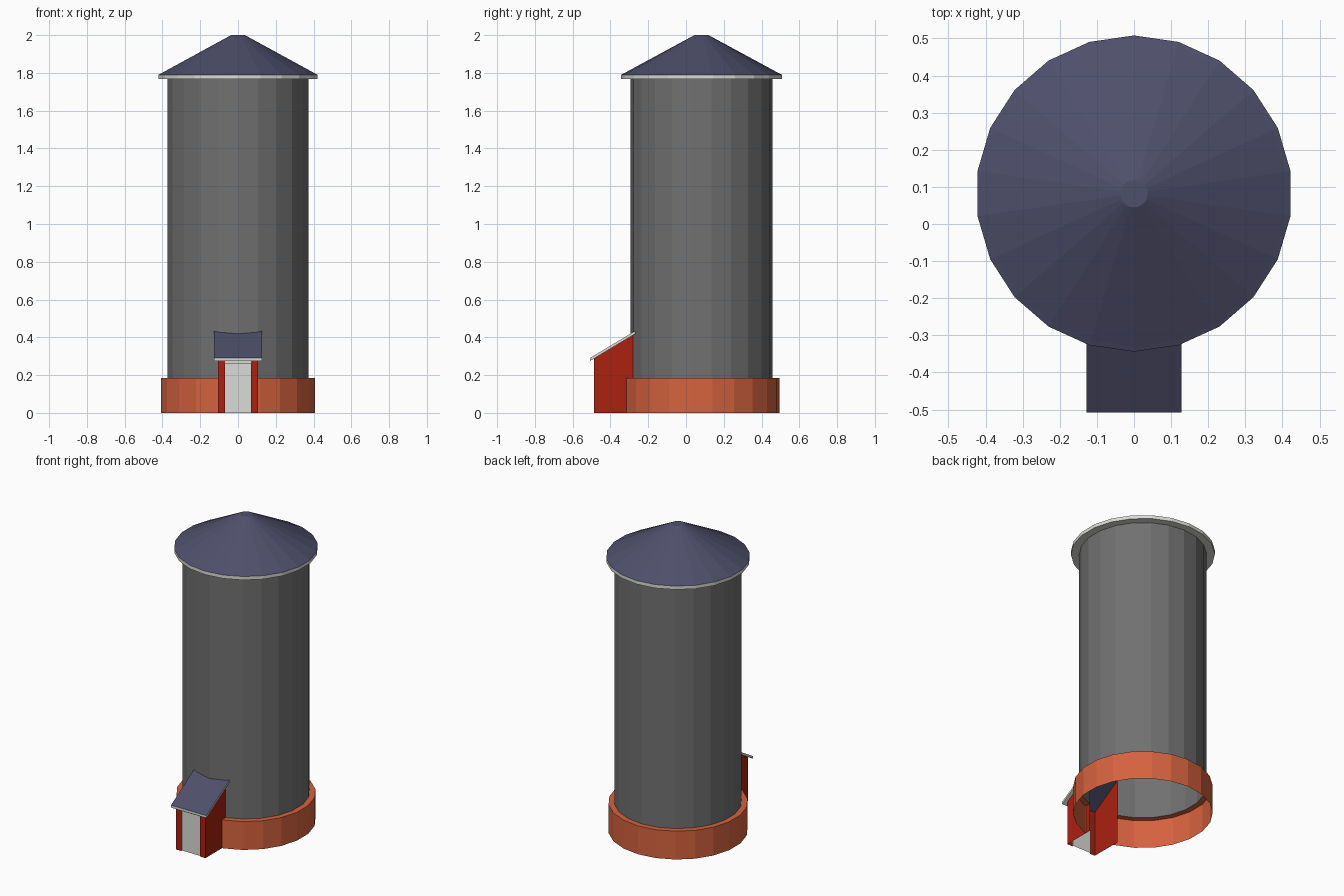
import bpy, bmesh, math
from mathutils import Vector

if "Cube" in bpy.data.objects:
    bpy.data.objects.remove(bpy.data.objects["Cube"])

N, CY = 22, 0.082            # sides of the tower, y of its axis
STEP = 2 * math.pi / N
R = 0.377                    # tower radius
W = R * math.sin(STEP)       # porch half width = one tower facet


def material(name, rgb):
    m = bpy.data.materials.new(name)
    m.diffuse_color = (*rgb, 1)
    m.use_nodes = True
    m.node_tree.nodes["Principled BSDF"].inputs["Base Color"].default_value = m.diffuse_color
    return m


GREY = material("tower grey", (0.165, 0.165, 0.165))
BRICK = material("base orange", (0.67, 0.123, 0.048))
NAVY = material("roof navy", (0.078, 0.078, 0.148))
WHITE = material("trim white", (0.71, 0.71, 0.67))
RED = material("porch red", (0.40, 0.015, 0.005))


def finish(name, bm, mat):
    me = bpy.data.meshes.new(name)
    bm.to_mesh(me)
    bm.free()
    me.materials.append(mat)
    ob = bpy.data.objects.new(name, me)
    bpy.context.collection.objects.link(ob)
    return ob


def lathe(name, profile, mat, carve_below=None):
    """Revolve (radius, z) points; optionally open the doorway at the front."""
    bm = bmesh.new()
    rings = []
    for r, z in profile:
        rings.append([bm.verts.new((r * math.sin(k * STEP), CY - r * math.cos(k * STEP), z))
                      for k in range(N)])
    for a, b in zip(rings, rings[1:]):
        for k in range(N):
            j = (k + 1) % N
            bm.faces.new((a[k], a[j], b[j], b[k]))
    bmesh.ops.remove_doubles(bm, verts=bm.verts[:], dist=1e-5)
    if carve_below is not None:
        for x in (-W, W):
            front = [f for f in bm.faces if f.calc_center_median().y < CY - 0.25]
            geom = set(front)
            for f in front:
                geom.update(f.verts)
                geom.update(f.edges)
            bmesh.ops.bisect_plane(bm, geom=list(geom), dist=1e-4,
                                   plane_co=(x, 0, 0), plane_no=(1, 0, 0))
        doomed = []
        for f in bm.faces:
            c = f.calc_center_median()
            if abs(c.x) < W - 1e-4 and c.y < 0 and c.z < carve_below:
                doomed.append(f)
        bmesh.ops.delete(bm, geom=doomed, context='FACES')
    return finish(name, bm, mat)


def panels(name, polys, mat):
    bm = bmesh.new()
    for p in polys:
        bm.faces.new([bm.verts.new(Vector(v)) for v in p])
    bmesh.ops.remove_doubles(bm, verts=bm.verts[:], dist=1e-5)
    return finish(name, bm, mat)


def mirrored(polys):
    return polys + [[(-x, y, z) for x, y, z in reversed(p)] for p in polys]


# Round tower
CUT = 0.415
lathe("base_ring", [(0.413, 0), (0.413, 0.185), (R, 0.185)], BRICK, CUT)
lathe("tower_wall", [(R, 0.185), (R, CUT), (R, 1.77)], GREY, CUT)
lathe("roof_trim", [(R, 1.767), (0.426, 1.767), (0.426, 1.79)], WHITE)
lathe("cone_roof", [(0.426, 1.79), (0.412, 1.797), (0.037, 2), (0, 2)], NAVY)

# Porch dimensions
YF, YW, XR, T = -0.508, -0.487, 0.128, 0.016   # roof front, wall front, roof half width, thickness


def top(x, y, drop=0.0):
    return (x, y, 0.291 + (y - YF) * 0.6 - drop)


def tower_y(x):
    """Front surface of the faceted tower at x."""
    pts = [(R * math.sin(k * STEP), CY - R * math.cos(k * STEP)) for k in range(3)]
    for (x0, y0), (x1, y1) in zip(pts, pts[1:]):
        if abs(x) <= x1 + 1e-6:
            return y0 + (y1 - y0) * (abs(x) - x0) / (x1 - x0)


# Porch roof sheet, its back edge following the tower
half = [[top(a, YF), top(b, YF), top(b, tower_y(b)), top(a, tower_y(a))]
        for a, b in ((0, W), (W, XR))]
panels("porch_roof", mirrored(half), NAVY)

# Porch roof edges and overhang undersides
yb, yo = tower_y(W), tower_y(XR)
trim = [
    [top(0, YF, T), top(XR, YF, T), top(XR, YF), top(0, YF)],
    [top(XR, YF, T), top(XR, yo, T), top(XR, yo), top(XR, YF)],
    [top(0, YW, T), top(XR, YW, T), top(XR, YF, T), top(0, YF, T)],
    [top(W, yb, T), top(XR, yo, T), top(XR, YW, T), top(W, YW, T)],
]
panels("porch_roof_trim", mirrored(trim), WHITE)

# Porch side walls and the strips beside the door
D, zf = 0.068, top(0, YW)[2] - 0.008
walls = [
    [(W, YW, 0), (W, yb, 0), top(W, yb, 0.008), top(W, YW, 0.008)],
    [(D, YW, 0), (W, YW, 0), (W, YW, zf), (D, YW, zf)],
]
panels("porch_walls", mirrored(walls), RED)

# Door, slightly inset, with its jambs and lintel
YD, ZD = YW + 0.008, 0.262
door = [
    [(0, YD, 0), (D, YD, 0), (D, YD, ZD), (0, YD, ZD)],
    [(D, YD, 0), (D, YW, 0), (D, YW, ZD), (D, YD, ZD)],
    [(0, YD, ZD), (D, YD, ZD), (D, YW, ZD), (0, YW, ZD)],
    [(0, YW, ZD), (D, YW, ZD), (D, YW, zf), (0, YW, zf)],
]
panels("porch_door", mirrored(door), WHITE)
